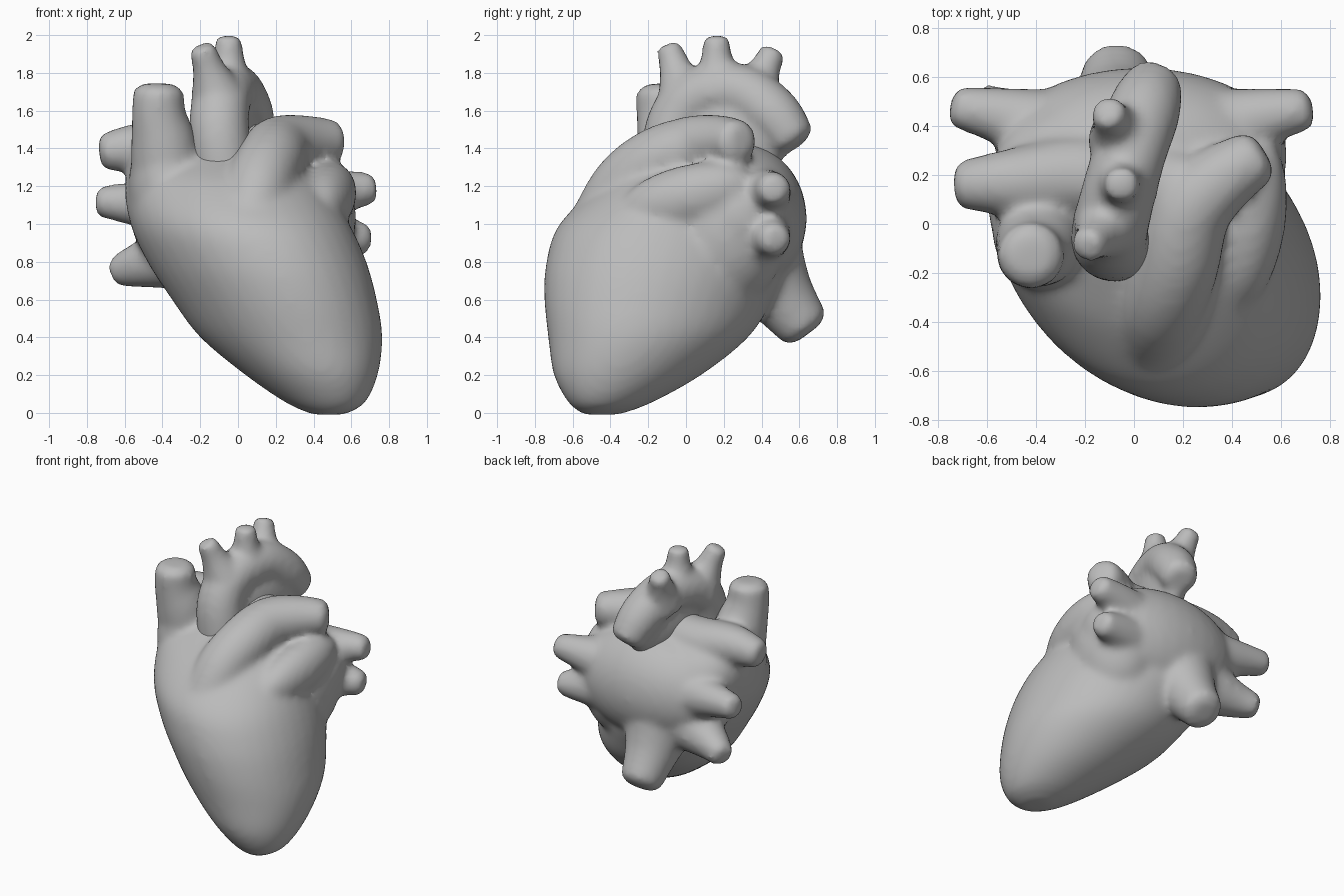
import bpy, bmesh, math
from mathutils import Vector, Matrix

if "Cube" in bpy.data.objects:
    bpy.data.objects.remove(bpy.data.objects["Cube"], do_unlink=True)

grey = bpy.data.materials.new("soft_grey")
grey.use_nodes = True
grey.diffuse_color = (0.5, 0.5, 0.5, 1)
grey.node_tree.nodes["Principled BSDF"].inputs["Base Color"].default_value = (0.5, 0.5, 0.5, 1)


def skin(bm, rings):
    """Close a stack of rings into a solid."""
    loops = [[bm.verts.new(p) for p in ring] for ring in rings]
    n = len(loops[0])
    for a, b in zip(loops, loops[1:]):
        for i in range(n):
            bm.faces.new((a[i], a[(i + 1) % n], b[(i + 1) % n], b[i]))
    bm.faces.new(loops[0][::-1])
    bm.faces.new(loops[-1])


def spline(keys, steps=5):
    """Smooth curve through tuples of any length."""
    keys = [Vector(k) for k in keys]
    pts = [keys[0]] + keys + [keys[-1]]
    out = []
    for a, b, c, d in zip(pts, pts[1:], pts[2:], pts[3:]):
        for s in range(steps):
            t = s / steps
            out.append(b + (c - a) * (t / 2) + (a * 2 - b * 5 + c * 4 - d) * (t * t / 2)
                       + (b * 3 - a - c * 3 + d) * (t ** 3 / 2))
    return out + [keys[-1]]


def tube(bm, keys, sides=20):
    """Vessel along keys of (x, y, z, radius) with a domed tip."""
    path = spline(keys)
    pos = [p.to_3d() for p in path]
    heading, turn = Vector((0, 0, 1)), Matrix.Identity(3)
    rings = []

    def ring(centre, radius):
        rings.append([centre + turn @ Vector((math.cos(a), math.sin(a), 0)) * radius
                      for a in (math.tau * k / sides for k in range(sides))])

    for i, p in enumerate(path):
        tangent = (pos[min(i + 1, len(pos) - 1)] - pos[max(i - 1, 0)]).normalized()
        turn = heading.rotation_difference(tangent).to_matrix() @ turn
        heading = tangent
        ring(pos[i], p[3])
    tip = path[-1][3]
    ring(pos[-1] + heading * tip * 0.25, tip * 0.6)
    skin(bm, rings)


def blob(bm, centre, radii, tilt=(0, 0, 0)):
    """Tilted ellipsoid."""
    turn = Matrix.Rotation(tilt[2], 4, 'Z') @ Matrix.Rotation(tilt[1], 4, 'Y') @ Matrix.Rotation(tilt[0], 4, 'X')
    bmesh.ops.create_uvsphere(bm, u_segments=32, v_segments=20, radius=1,
                              matrix=Matrix.Translation(centre) @ turn @ Matrix.Diagonal((*radii, 1)))


def finish(bm, name, iterations):
    """Fuse overlapping solids into one soft surface."""
    bmesh.ops.recalc_face_normals(bm, faces=bm.faces)
    mesh = bpy.data.meshes.new(name)
    bm.to_mesh(mesh)
    bm.free()
    mesh.materials.append(grey)
    obj = bpy.data.objects.new(name, mesh)
    bpy.context.collection.objects.link(obj)
    fuse = obj.modifiers.new("fuse", 'REMESH')
    fuse.mode = 'VOXEL'
    fuse.voxel_size = 0.022
    fuse.use_smooth_shade = True
    soft = obj.modifiers.new("soften", 'SMOOTH')
    soft.factor = 0.5
    soft.iterations = iterations


# Ventricles: stacked slices of (z, x min, x max, y min, y max)
body = bmesh.new()
slices = [(-0.01, 0.4, 0.56, -0.54, -0.36), (0.05, 0.26, 0.67, -0.62, -0.19),
          (0.2, 0.04, 0.74, -0.7, 0.08), (0.4, -0.2, 0.765, -0.73, 0.33),
          (0.6, -0.35, 0.735, -0.75, 0.46), (0.8, -0.48, 0.68, -0.74, 0.55),
          (1.0, -0.57, 0.59, -0.67, 0.57), (1.2, -0.6, 0.46, -0.46, 0.53),
          (1.32, -0.56, 0.34, -0.26, 0.45), (1.4, -0.45, 0.25, -0.1, 0.36)]
rings = []
for z, x0, x1, y0, y1 in spline(slices):
    rings.append([Vector(((x0 + x1) / 2 + (x1 - x0) / 2 * math.cos(a),
                          (y0 + y1) / 2 + (y1 - y0) / 2 * math.sin(a - 0.17), z))
                  for a in (math.tau * k / 40 for k in range(40))])
skin(body, rings)

# Atria and left auricle
blob(body, (0.03, 0.28, 1.03), (0.6, 0.36, 0.4))
blob(body, (0.33, 0.2, 0.95), (0.29, 0.33, 0.4))
blob(body, (-0.38, -0.02, 1.2), (0.2, 0.25, 0.32))
blob(body, (0.47, 0.0, 1.14), (0.15, 0.37, 0.17), (0.25, 0, -0.15))

# Pulmonary trunk with its left and right arteries
tube(body, [(0.06, -0.46, 0.95, 0.18), (0.11, -0.33, 1.19, 0.18), (0.17, -0.16, 1.33, 0.18),
            (0.22, 0.04, 1.4, 0.175), (0.34, 0.17, 1.43, 0.15), (0.51, 0.28, 1.44, 0.115)])
tube(body, [(0.2, 0.15, 1.38, 0.15), (-0.2, 0.19, 1.36, 0.17), (-0.5, 0.17, 1.4, 0.14), (-0.71, 0.16, 1.38, 0.1)])

# Great veins entering from above and below
tube(body, [(-0.36, -0.02, 1.05, 0.2), (-0.39, -0.08, 1.4, 0.18), (-0.42, -0.12, 1.58, 0.145), (-0.42, -0.13, 1.71, 0.135)])
tube(body, [(-0.06, 0.34, 0.88, 0.29), (-0.07, 0.49, 0.64, 0.19), (-0.07, 0.63, 0.45, 0.14)])

# Four lung veins at the corners of the left atrium
for side, tip_y, tip_z, reach in ((1, 0.47, 1.19, 0.71), (1, 0.47, 0.92, 0.68),
                                  (-1, 0.48, 1.12, 0.73), (-1, 0.5, 0.75, 0.64)):
    tube(body, [(side * 0.22, 0.34, 1.0 + (tip_z - 1.0) * 0.55, 0.22),
                (side * 0.5, 0.43, 1.0 + (tip_z - 1.0) * 0.85, 0.13),
                (side * reach, tip_y, tip_z, 0.085)])
finish(body, "heart_body", 14)

# Aortic arch with three branches, filled beneath the bend
arch = bmesh.new()
tube(arch, [(-0.06, -0.07, 1.2, 0.17), (-0.1, -0.06, 1.5, 0.16), (-0.08, 0.06, 1.67, 0.155),
            (-0.02, 0.28, 1.7, 0.15), (0.04, 0.46, 1.58, 0.15), (0.08, 0.57, 1.44, 0.12)])
blob(arch, (-0.01, 0.25, 1.48), (0.13, 0.33, 0.25), (0, 0, -0.25))
for base, tip in (((-0.1, 0.0, 1.65), (-0.19, -0.09, 1.93)),
                  ((-0.05, 0.17, 1.68), (-0.05, 0.16, 1.98)),
                  ((-0.04, 0.34, 1.66), (-0.11, 0.46, 1.91))):
    mid = Vector(base).lerp(Vector(tip), 0.6)
    tube(arch, [(*base, 0.16), (*mid, 0.09), (*tip, 0.07)])
finish(arch, "aortic_arch", 8)
